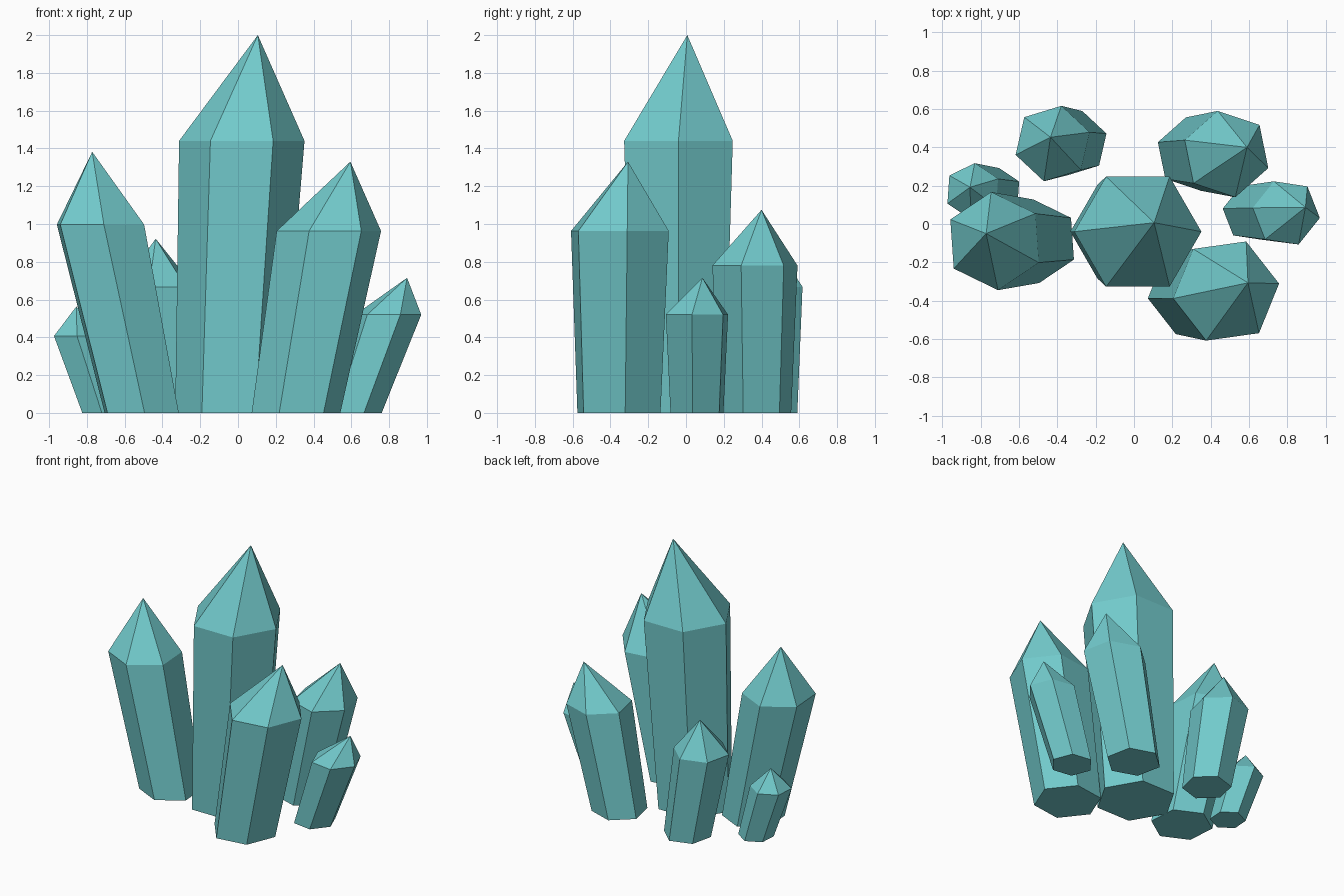
import bpy, bmesh
from math import cos, sin, radians

if "Cube" in bpy.data.objects:
    bpy.data.objects.remove(bpy.data.objects["Cube"])

mat = bpy.data.materials.new("teal_crystal")
mat.diffuse_color = (0.17, 0.60, 0.61, 1)
mat.use_nodes = True
mat.node_tree.nodes["Principled BSDF"].inputs["Base Color"].default_value = mat.diffuse_color


def ring(bm, centre, z, r, turn):
    return [bm.verts.new((centre[0] + r * cos(radians(turn + 60 * i)),
                          centre[1] + r * sin(radians(turn + 60 * i)), z))
            for i in range(6)]


def crystal(name, base, shoulder, z, r, turn, tip):
    """Leaning six-sided shaft that widens upward, closed by an off-centre point."""
    bm = bmesh.new()
    low = ring(bm, base, 0, r * 0.85, turn)
    high = ring(bm, shoulder, z, r, turn)
    apex = bm.verts.new(tip)
    bm.faces.new(low[::-1])
    for i in range(6):
        j = (i + 1) % 6
        bm.faces.new((low[i], low[j], high[j], high[i]))
        bm.faces.new((high[i], high[j], apex))
    mesh = bpy.data.meshes.new(name)
    bm.to_mesh(mesh)
    bm.free()
    mesh.materials.append(mat)
    bpy.context.collection.objects.link(bpy.data.objects.new(name, mesh))


# name, base centre, shoulder centre, shoulder height, radius, rotation, tip
crystal("main_crystal", (-0.05, -0.04), (0.02, -0.04), 1.44, 0.332, 0, (0.105, 0.007, 2.0))
crystal("left_front_crystal", (-0.51, -0.09), (-0.728, -0.089), 0.997, 0.257, 34, (-0.772, -0.05, 1.382))
crystal("right_front_crystal", (0.307, -0.355), (0.481, -0.35), 0.963, 0.279, 8, (0.595, -0.307, 1.33))
crystal("right_back_crystal", (0.31, 0.365), (0.483, 0.365), 0.78, 0.23, 41.5, (0.59, 0.40, 1.075))
crystal("left_back_crystal", (-0.308, 0.422), (-0.425, 0.42), 0.667, 0.202, 17, (-0.436, 0.453, 0.922))
crystal("far_right_small_crystal", (0.612, 0.058), (0.795, 0.058), 0.52, 0.177, 51.4, (0.895, 0.087, 0.715))
crystal("far_left_small_crystal", (-0.712, 0.167), (-0.842, 0.171), 0.407, 0.147, 26, (-0.856, 0.192, 0.563))
